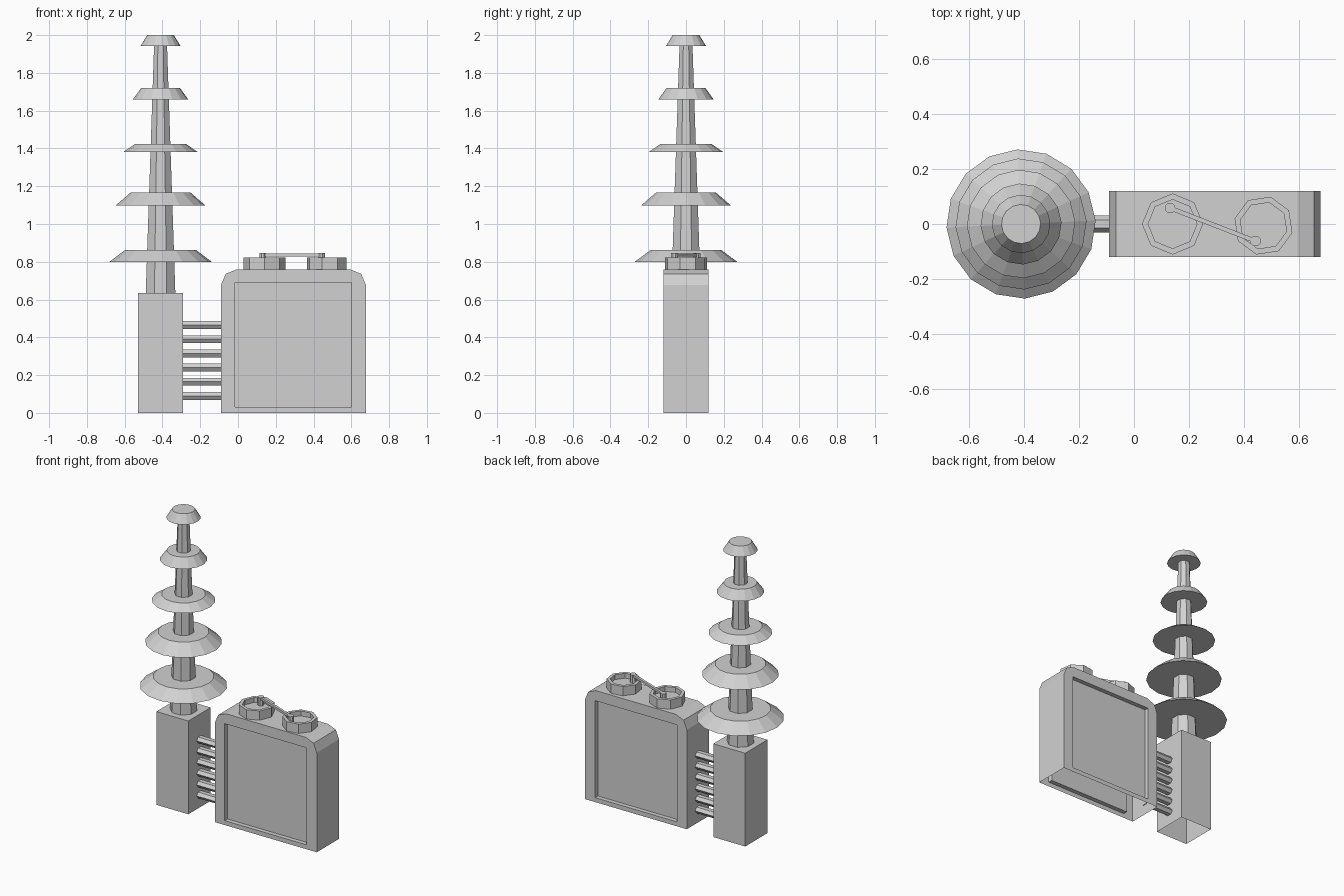
import bpy, bmesh, math
from mathutils import Vector

if "Cube" in bpy.data.objects:
    bpy.data.objects.remove(bpy.data.objects["Cube"], do_unlink=True)

GREY = (0.64, 0.64, 0.64, 1)
grey = bpy.data.materials.new("plain_grey")
grey.use_nodes = True
grey.diffuse_color = GREY
grey.node_tree.nodes["Principled BSDF"].inputs["Base Color"].default_value = GREY


def finish(name, bm, location=(0, 0, 0)):
    bmesh.ops.recalc_face_normals(bm, faces=bm.faces[:])
    mesh = bpy.data.meshes.new(name)
    bm.to_mesh(mesh)
    bm.free()
    mesh.materials.append(grey)
    obj = bpy.data.objects.new(name, mesh)
    obj.location = location
    bpy.context.collection.objects.link(obj)
    return obj


def lathe(name, sides, profile, location, start=0.0):
    """Spin (radius, height) points into a capped, faceted solid."""
    bm = bmesh.new()
    rings = []
    for r, z in profile:
        angles = [math.radians(start) + math.tau * i / sides for i in range(sides)]
        rings.append([bm.verts.new((r * math.cos(a), r * math.sin(a), z)) for a in angles])
    for a, b in zip(rings, rings[1:]):
        for i in range(sides):
            j = (i + 1) % sides
            bm.faces.new((a[i], a[j], b[j], b[i]))
    bm.faces.new(rings[0][::-1])
    bm.faces.new(rings[-1])
    return finish(name, bm, location)


def box(name, size, location, open_bottom=False):
    bm = bmesh.new()
    bmesh.ops.create_cube(bm, size=1)
    bmesh.ops.scale(bm, vec=size, verts=bm.verts)
    if open_bottom:
        low = min(bm.faces, key=lambda f: f.calc_center_median().z)
        bmesh.ops.delete(bm, geom=[low], context='FACES_ONLY')
    return finish(name, bm, location)


# Tower: open-bottomed base, tapered mast, stacked insulator discs
TOWER_X = -0.41
HALF_Y = 0.12
box("tower_base", (0.24, 2 * HALF_Y, 0.635), (TOWER_X, 0, 0.3175), open_bottom=True)
lathe("mast", 8, [(0.085, 0.63), (0.037, 1.95)], (TOWER_X, 0, 0), 22.5)
discs = [(0.271, 0.188, 0.80, 0.862), (0.238, 0.158, 1.098, 1.167),
         (0.197, 0.136, 1.381, 1.423), (0.147, 0.103, 1.659, 1.72),
         (0.106, 0.071, 1.942, 2.0)]
for n, (r_low, r_top, z_low, z_top) in enumerate(discs, 1):
    lathe(f"insulator_disc_{n}", 16, [(r_low, z_low), (r_top, z_top)], (TOWER_X, 0, 0), 2.7)

# Hexagonal pipes joining the tower to the tank
for n in range(6):
    pipe = lathe(f"pipe_{n + 1}", 6, [(0.03, -0.105), (0.03, 0.105)],
                 (-0.19, 0, 0.09 + 0.075 * n), 90)
    pipe.rotation_euler.y = math.pi / 2
    pipe.scale.x = 0.8

# Tank: rounded shoulders, open bottom, recessed panel; one half, mirrored
X0, X1, TOP, R = -0.09, 0.677, 0.76, 0.083
outline = [(X1, 0)]
for cx, first in ((X1 - R, 0), (X0 + R, 90)):
    for step in range(3):
        a = math.radians(first + 45 * step)
        outline.append((cx + R * math.cos(a), TOP - R + R * math.sin(a)))
outline.append((X0, 0))
panel = [(-0.016, 0.03), (0.6, 0.03), (0.6, 0.69), (-0.016, 0.69)]

bm = bmesh.new()


def loop(points, y):
    return [bm.verts.new((x, y, z)) for x, z in points]


rim, middle = loop(outline, -HALF_Y), loop(outline, 0)
lip, floor = loop(panel, -HALF_Y), loop(panel, -HALF_Y + 0.03)
for i in range(len(rim) - 1):
    bm.faces.new((rim[i], rim[i + 1], middle[i + 1], middle[i]))
for i in range(4):
    j = (i + 1) % 4
    bm.faces.new((lip[i], lip[j], floor[j], floor[i]))
bm.faces.new(floor)
edges = []
for ring in (rim, lip):
    for a, b in zip(ring, ring[1:] + ring[:1]):
        edges.append(bm.edges.get((a, b)) or bm.edges.new((a, b)))
bmesh.ops.triangle_fill(bm, use_beauty=True, edges=edges, normal=(0, -1, 0))
tank = finish("tank", bm)
mirror = tank.modifiers.new("mirror", 'MIRROR')
mirror.use_axis = (False, True, False)

# Hollow octagonal caps on top of the tank
for n, (x, y, r, turn) in enumerate([(0.14, 0, 0.111, 0), (0.47, -0.006, 0.108, -14)], 1):
    lathe(f"cap_{n}", 8, [(r, TOP - 0.005), (r, 0.823), (r * 0.8, 0.823), (r * 0.8, 0.79)],
          (x, y, 0), turn)

# Two pins and the thin rod linking them
ends = [Vector((0.131, 0.058, 0)), Vector((0.441, -0.062, 0))]
for n, p in enumerate(ends, 1):
    lathe(f"pin_{n}", 8, [(0.02, 0.785), (0.02, 0.846)], p, 22.5)
span = ends[1] - ends[0]
mid = (ends[0] + ends[1]) / 2
rod = box("link_rod", (span.length, 0.016, 0.016), (mid.x, mid.y, 0.837))
rod.rotation_euler.z = math.atan2(span.y, span.x)
